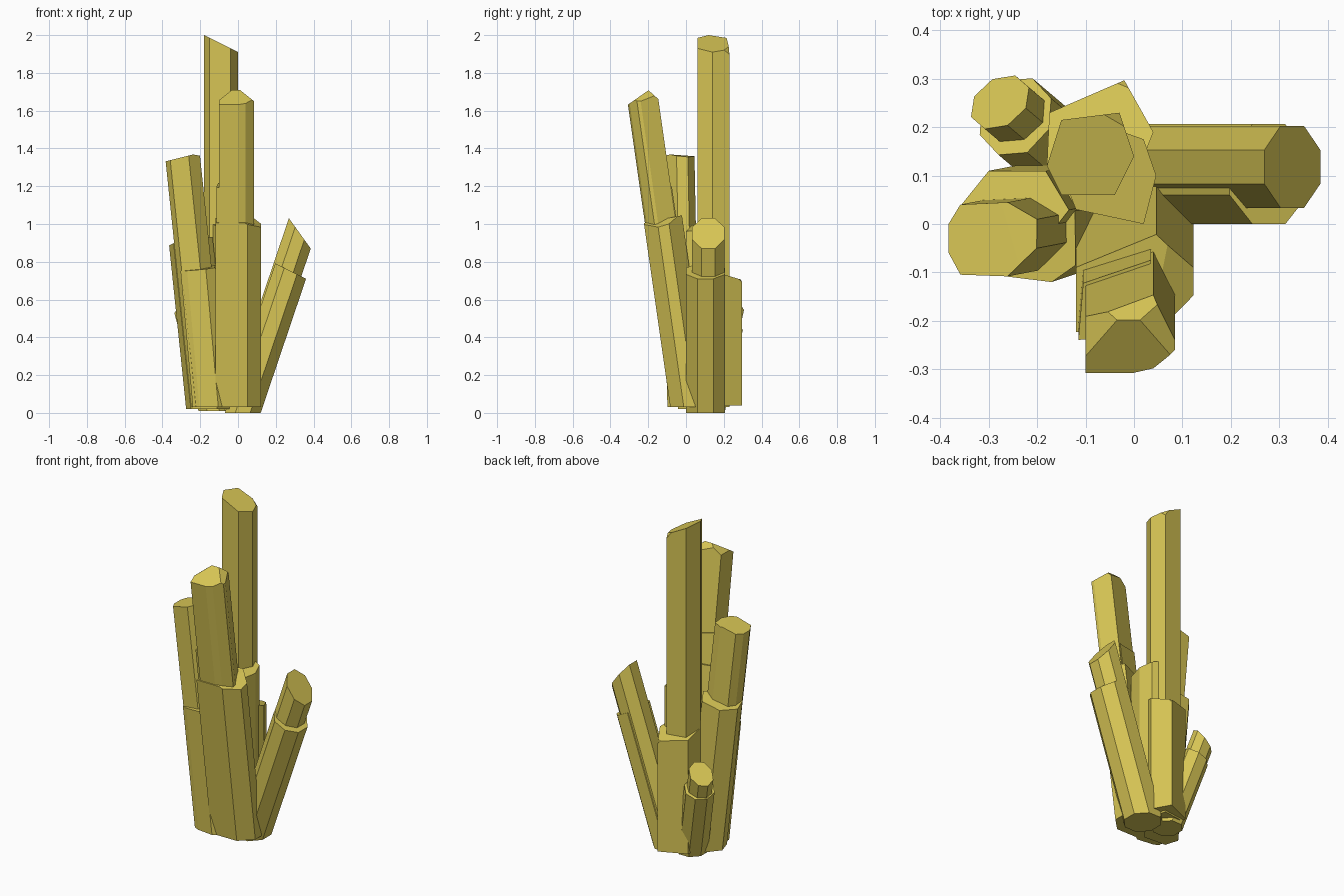
import bpy, bmesh, math
from mathutils import Vector

if "Cube" in bpy.data.objects:
    bpy.data.objects.remove(bpy.data.objects["Cube"], do_unlink=True)

gold = bpy.data.materials.new("golden crystal")
gold.use_nodes = True
gold.diffuse_color = (0.68, 0.56, 0.09, 1)
gold.node_tree.nodes["Principled BSDF"].inputs["Base Color"].default_value = gold.diffuse_color


def ring(center, radius_x, radius_y, sides=8, turn=0.5):
    """Regular outline around a centre."""
    outline = []
    for i in range(sides):
        angle = math.tau * (i + turn) / sides
        outline.append((center[0] + radius_x * math.cos(angle),
                        center[1] + radius_y * math.sin(angle)))
    return outline


def crystal(name, outline, height, cuts, lean=(0, 0), base=0.03):
    """Leaning prism: outline is given at the height, cuts are (point, normal) facets."""
    bm = bmesh.new()
    rings = []
    for z in (base, height + 0.4):
        shift = z - height
        rings.append([bm.verts.new((x + lean[0] * shift, y + lean[1] * shift, z))
                      for x, y in outline])
    low, high = rings
    bm.faces.new(low)
    bm.faces.new(high)
    for i in range(len(low)):
        j = (i + 1) % len(low)
        bm.faces.new((low[i], low[j], high[j], high[i]))
    for point, normal in cuts:
        bmesh.ops.bisect_plane(bm, geom=bm.verts[:] + bm.edges[:] + bm.faces[:],
                               plane_co=Vector(point), plane_no=Vector(normal).normalized(),
                               clear_outer=True)
        rim = [e for e in bm.edges if e.is_boundary]
        if rim:
            bmesh.ops.holes_fill(bm, edges=rim, sides=0)
    bmesh.ops.recalc_face_normals(bm, faces=bm.faces[:])
    mesh = bpy.data.meshes.new(name)
    bm.to_mesh(mesh)
    bm.free()
    mesh.materials.append(gold)
    obj = bpy.data.objects.new(name, mesh)
    bpy.context.collection.objects.link(obj)


# Tall upright crystal with its stepped sleeves
crystal("tall_crystal",
        [(-.18, .12), (-.15, .06), (-.04, .06), (0, .14), (-.03, .23), (-.15, .215)],
        1.9, [((-.18, .1, 2), (.5, 0, 1)), ((-.01, .2, 1.91), (.6, .6, .5))])
crystal("tall_collar",
        [(-.14, .08), (-.12, .03), (.02, 0), (.046, .1), (.02, .175), (-.05, .2)],
        1, [((.03, .1, .97), (.2, -.1, 1))])
crystal("tall_sleeve",
        [(-.18, .12), (-.13, .03), (-.02, .035), (.04, .19), (-.02, .297), (-.175, .23)],
        .7, [((0, .21, .73), (0, .3, 1)), ((0, .29, .69), (.3, .9, .6))], base=.04)

# Front crystal, leaning forward
front_lean = (0, -.143)
crystal("front_crystal",
        [(-.1, -.31), (0, -.31), (.04, -.3), (.085, -.26), (.085, -.24), (.04, -.145),
         (-.1, -.19)],
        1.65, [((0, -.31, 1.63), (0, -.7, 1)), ((0, -.195, 1.705), (0, .9, 1)),
               ((.06, -.22, 1.67), (.8, 0, 1)), ((-.07, -.2, 1.68), (-.8, 0, 1))], front_lean)
crystal("front_collar", [(-.115, -.24), (0, -.24), (.035, -.075), (-.105, -.12)],
        1.2, [((-.1, -.2, 1.2), (.2, -.2, 1))], front_lean)
crystal("front_sleeve",
        [(-.12, -.222), (.05, -.222), (.123, -.15), (.123, -.09), (.046, -.015), (-.12, -.085)],
        1, [((-.05, -.2, 1.01), (0, -.2, 1)), ((.09, -.18, .99), (.5, -.3, 1))], front_lean)

# Side crystal on the right, leaning outward
side_lean = (-.104, -.02)
crystal("side_crystal",
        [(-.385, 0), (-.385, -.06), (-.36, -.105), (-.26, -.108), (-.2, -.05), (-.2, .01),
         (-.26, .045), (-.36, .04)],
        1.35, [((-.27, 0, 1.36), (-.25, 0, 1)), ((-.24, 0, 1.36), (.1, .1, 1))], side_lean)
crystal("side_back_sleeve",
        [(-.365, .03), (-.34, -.05), (-.2, -.06), (-.13, .03), (-.18, .11), (-.3, .11)],
        .89, [((-.34, .04, .89), (-.2, .1, 1))], side_lean, .02)
crystal("side_front_sleeve",
        [(-.305, -.09), (-.27, -.108), (-.17, -.12), (-.12, -.085), (-.12, .04), (-.29, .04)],
        .76, [((-.2, -.1, .76), (-.1, -.1, 1))], (-.09, -.03))

# Left crystal, leaning strongly outward, with its sleeve flush on the upper side
left_lean = (.338, 0)
crystal("left_crystal", ring((.3, .118), .092, .092), .87,
        [((.385, .115, .87), (1.39, 0, 1))], left_lean, .01)
crystal("left_sleeve", ring((.265, .103), .103, .112), .71,
        [((.36, .1, .71), (.5, 0, 1))], left_lean, 0)

# Short rear crystal, leaning back
rear_lean = (-.26, .22)
crystal("rear_crystal", ring((-.275, .25), .073, .063), .55,
        [((-.275, .25, .56), (-.85, .72, 1))], rear_lean, .01)
crystal("rear_sleeve", ring((-.245, .222), .085, .088), .45,
        [((-.245, .222, .45), (-.4, .3, 1))], rear_lean, .01)
